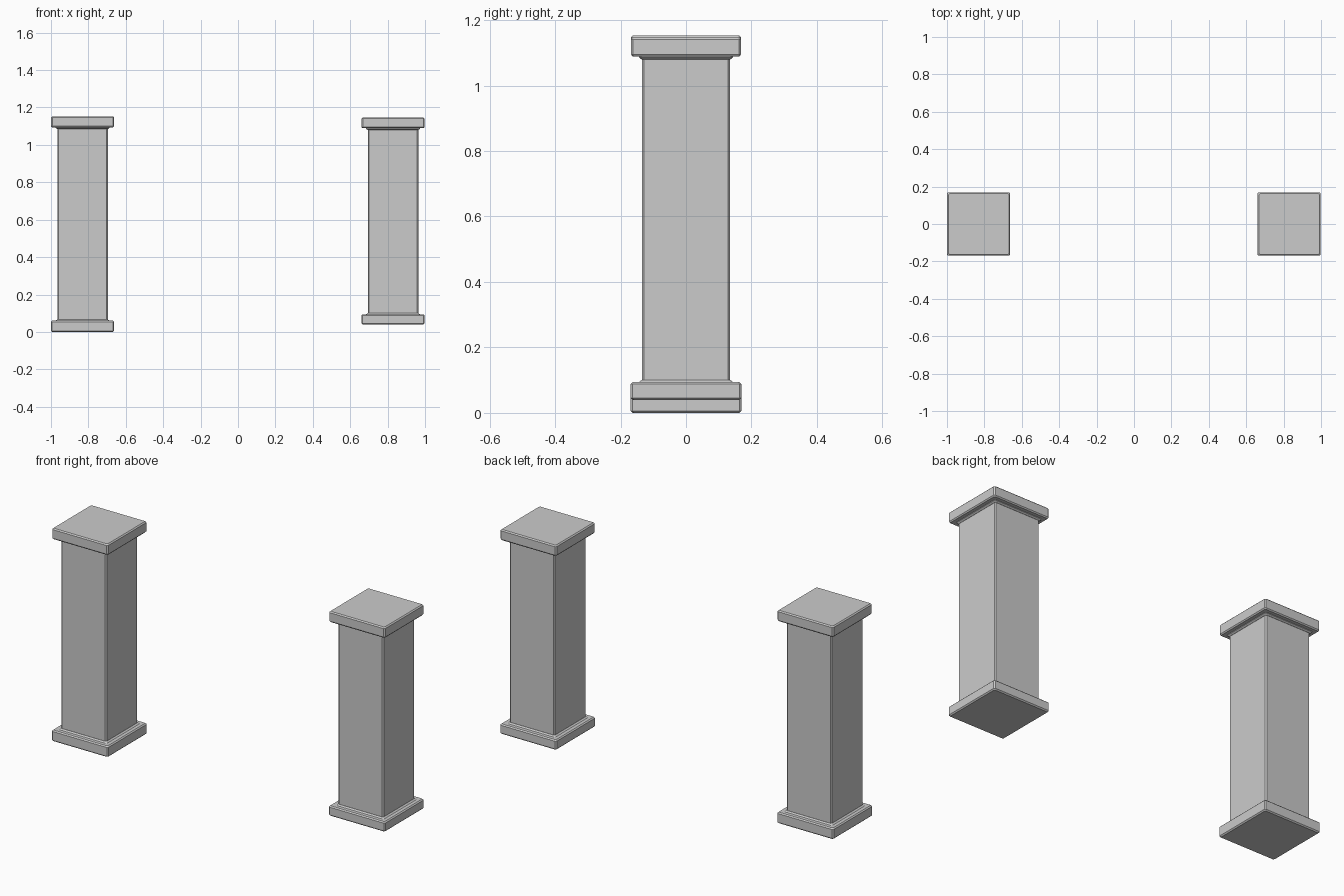
import bpy, bmesh

if "Cube" in bpy.data.objects:
    bpy.data.objects.remove(bpy.data.objects["Cube"])


def stacked_square(name, cx, profile, corner):
    """Loft square rings with clipped corners through (half_width, z) points."""
    bm = bmesh.new()
    rings = []
    for h, z in profile:
        k = h - corner
        pts = [(h, -k), (h, k), (k, h), (-k, h), (-h, k), (-h, -k), (-k, -h), (k, -h)]
        rings.append([bm.verts.new((cx + x, y, z)) for x, y in pts])
    for a, b in zip(rings, rings[1:]):
        for i in range(8):
            j = (i + 1) % 8
            bm.faces.new((a[i], a[j], b[j], b[i]))
    bm.faces.new(rings[0][::-1])
    bm.faces.new(rings[-1])
    bmesh.ops.recalc_face_normals(bm, faces=bm.faces)
    mesh = bpy.data.meshes.new(name)
    bm.to_mesh(mesh)
    bm.free()
    obj = bpy.data.objects.new(name, mesh)
    bpy.context.collection.objects.link(obj)
    return obj


def pillar(side, cx, z0, base_top, cap_bottom, z1):
    c = 0.006
    # Plinth with softened edges and a low step around the shaft
    stacked_square(side + "_base", cx, [
        (0.163, z0), (0.169, z0 + c), (0.169, base_top - c), (0.163, base_top),
        (0.144, base_top), (0.136, base_top + 0.006)], c)
    # Plain square shaft
    stacked_square(side + "_shaft", cx, [
        (0.135, base_top), (0.135, cap_bottom)], c)
    # Cap slab with the small moulding below it
    stacked_square(side + "_cap", cx, [
        (0.136, cap_bottom - 0.009), (0.144, cap_bottom - 0.003),
        (0.144, cap_bottom), (0.163, cap_bottom), (0.168, cap_bottom + c),
        (0.168, z1 - c), (0.162, z1)], c)


pillar("left_pillar", -0.831, 0.0, 0.06, 1.094, 1.153)
pillar("right_pillar", 0.829, 0.04, 0.094, 1.089, 1.147)
